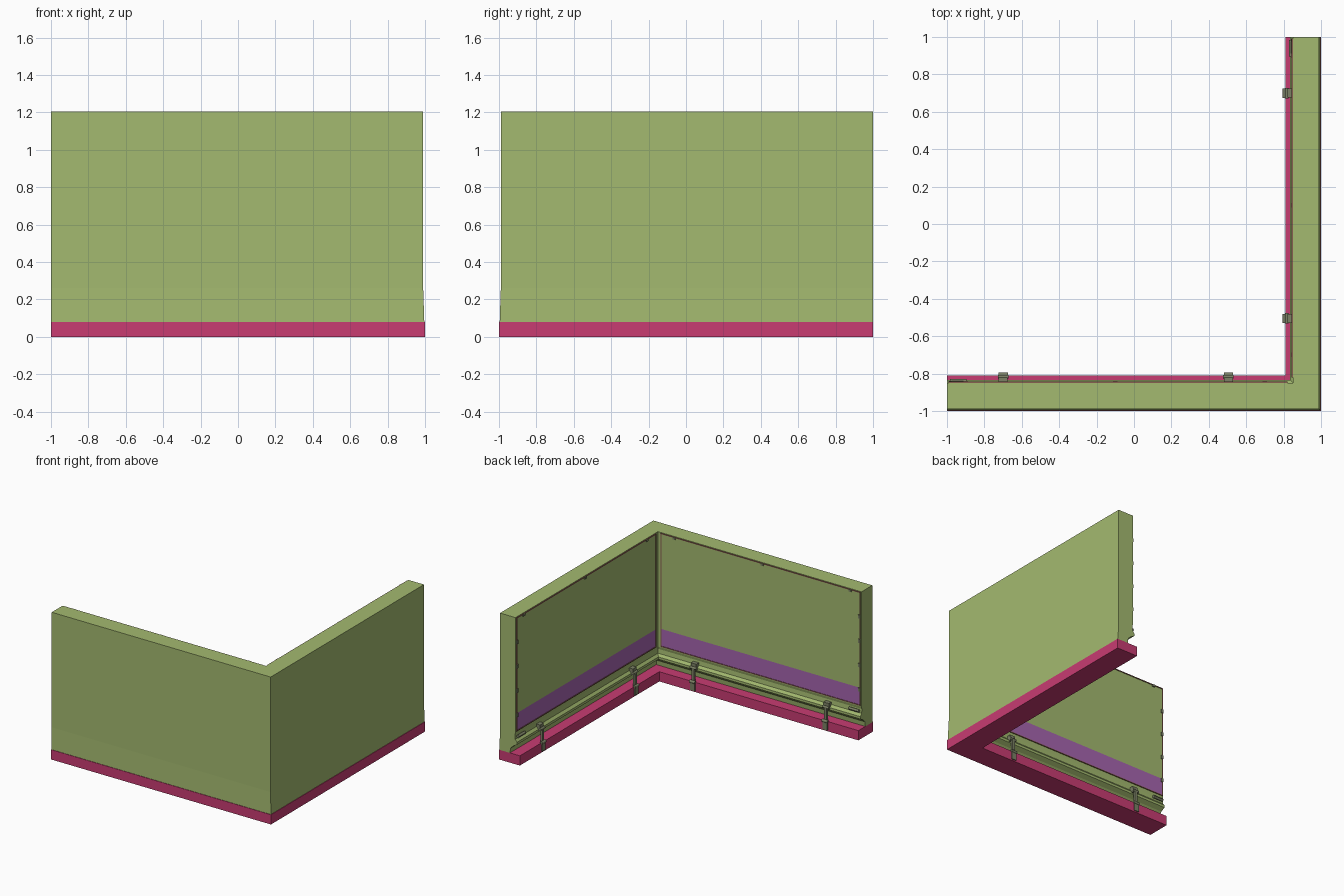
import bpy, bmesh
from mathutils import Vector

if "Cube" in bpy.data.objects:
    bpy.data.objects.remove(bpy.data.objects["Cube"])


def material(name, rgb):
    m = bpy.data.materials.new(name)
    m.diffuse_color = (*rgb, 1)
    m.use_nodes = True
    m.node_tree.nodes["Principled BSDF"].inputs["Base Color"].default_value = m.diffuse_color
    return m


GREEN = material("wall_green", (0.37, 0.49, 0.16))
PINK = material("base_pink", (0.58, 0.045, 0.17))
PURPLE = material("strip_purple", (0.38, 0.13, 0.43))
BROWN = material("seal_brown", (0.25, 0.11, 0.08))
METAL = material("latch_metal", (0.20, 0.22, 0.13))


def finish(name, bm, mat):
    bmesh.ops.recalc_face_normals(bm, faces=bm.faces)
    me = bpy.data.meshes.new(name)
    bm.to_mesh(me)
    bm.free()
    me.materials.append(mat)
    ob = bpy.data.objects.new(name, me)
    bpy.context.collection.objects.link(ob)
    return ob


def sweep_corner(name, profile, mat):
    """Sweep a (depth from outside, z) profile along the mitred L path."""
    bm = bmesh.new()
    rings = [[bm.verts.new(p) for p in ring] for ring in (
        [(-1, -1 + d, z) for d, z in profile],
        [(1 - d, -1 + d, z) for d, z in profile],
        [(1 - d, 1, z) for d, z in profile])]
    n = len(profile)
    for a, b in zip(rings, rings[1:]):
        for i in range(n):
            j = (i + 1) % n
            bm.faces.new((a[i], a[j], b[j], b[i]))
    bm.faces.new(rings[0])
    bm.faces.new(rings[2])
    return finish(name, bm, mat)


def on_wall(side, t, d, z):
    """Point at t along a wall (corner at t = 1), d inward from outside."""
    return Vector((t, -1 + d, z)) if side == 0 else Vector((1 - d, -t, z))


def add_block(bm, side, t, d, z):
    """Add a box spanning ranges t, d and z on one wall."""
    v = [bm.verts.new(on_wall(side, a, b, c)) for a in t for b in d for c in z]
    for f in ((0, 1, 3, 2), (4, 6, 7, 5), (0, 4, 5, 1),
              (2, 3, 7, 6), (0, 2, 6, 4), (1, 5, 7, 3)):
        bm.faces.new([v[i] for i in f])


def blocks(name, side, boxes, mat):
    bm = bmesh.new()
    for t, d, z in boxes:
        add_block(bm, side, t, d, z)
    return finish(name, bm, mat)


def rod(name, side, t, d, z, radius, length, mat):
    """Short pin lying along the wall."""
    bpy.ops.mesh.primitive_cylinder_add(
        vertices=12, radius=radius, depth=length, location=on_wall(side, t, d, z),
        rotation=(0, 1.5708, 0) if side == 0 else (1.5708, 0, 0))
    ob = bpy.context.object
    ob.name = name
    ob.data.materials.append(mat)
    bpy.ops.object.shade_smooth_by_angle()


# Base plinth and wall body, with a moulded inner foot
sweep_corner("base", [(0, 0), (0, 0.08), (0.19, 0.08), (0.19, 0)], PINK)
sweep_corner("wall", [(0.004, 0.08), (0.01, 0.26), (0.01, 1.205), (0.15, 1.205),
                      (0.15, 0.26), (0.145, 0.24), (0.148, 0.205), (0.165, 0.185),
                      (0.165, 0.165), (0.13, 0.145), (0.105, 0.12), (0.10, 0.08)], GREEN)

T0, T1, Z0, Z1, ZS = -0.985, 0.815, 0.275, 1.195, 0.415
for side, label in enumerate(("front", "right")):
    # Inner panel and its lower strip
    blocks(label + "_panel", side, [((T0, T1), (0.14, 0.153), (ZS, Z1))], GREEN)
    blocks(label + "_strip", side, [((T0, T1), (0.14, 0.153), (Z0, ZS))], PURPLE)

    # Thin seal around the panel
    w = 0.007
    blocks(label + "_seal", side, [
        ((T0 - w, T1 + w), (0.14, 0.157), (Z1, Z1 + w)),
        ((T0 - w, T1 + w), (0.14, 0.157), (Z0 - w, Z0)),
        ((T0 - w, T0), (0.14, 0.157), (Z0, Z1)),
        ((T1, T1 + w), (0.14, 0.157), (Z0, Z1))], BROWN)

    # Small retaining tabs on the seal
    tabs = [((t - 0.012, t + 0.012), (0.14, 0.161), (Z1 - 0.012, Z1 + 0.006))
            for t in (-0.9, -0.1, 0.7)]
    tabs += [((T0 - 0.008, T0 + 0.01), (0.14, 0.161), (z - 0.015, z + 0.015))
             for z in (0.4, 0.6, 0.8, 1.0)]
    blocks(label + "_tabs", side, tabs, METAL)

    # Locating bolt near the open end
    rod(label + "_end_bolt", side, -0.94, 0.16, 0.225, 0.012, 0.09, METAL)

    # Two toggle latches joining wall and base
    for i, t in enumerate((-0.7, 0.505)):
        blocks(f"{label}_latch_{i + 1}", side, [
            ((t - 0.022, t + 0.022), (0.185, 0.198), (0.01, 0.075)),
            ((t - 0.012, t + 0.012), (0.175, 0.192), (0.07, 0.19)),
            ((t - 0.024, t + 0.024), (0.14, 0.18), (0.175, 0.225))], METAL)
        rod(f"{label}_latch_{i + 1}_hinge", side, t, 0.193, 0.08, 0.012, 0.05, METAL)
        rod(f"{label}_latch_{i + 1}_pin", side, t, 0.183, 0.19, 0.01, 0.056, METAL)
